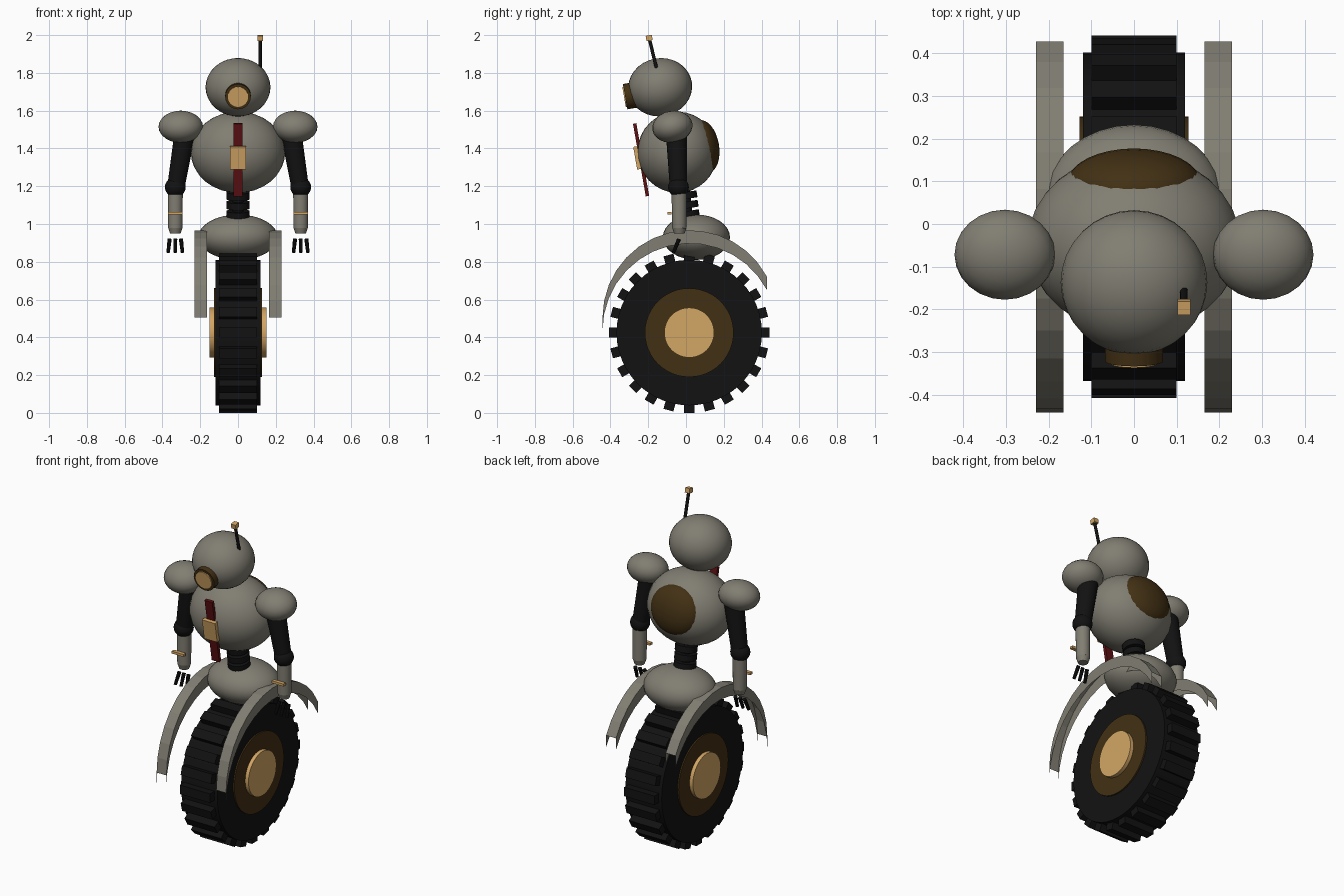
import bpy, bmesh, math
from mathutils import Vector, Matrix

if "Cube" in bpy.data.objects:
    bpy.data.objects.remove(bpy.data.objects["Cube"])


def colour(name, rgb):
    m = bpy.data.materials.new(name)
    m.diffuse_color = (*rgb, 1)
    m.use_nodes = True
    m.node_tree.nodes["Principled BSDF"].inputs["Base Color"].default_value = m.diffuse_color
    return m


GREY = colour("warm grey", (0.22, 0.21, 0.17))
BLACK = colour("rubber black", (0.006, 0.006, 0.006))
BRONZE = colour("dark bronze", (0.055, 0.03, 0.007))
GOLD = colour("brass", (0.65, 0.38, 0.13))
RED = colour("deep red", (0.11, 0.005, 0.006))
TILT = math.radians(10)


def make(name, bm, mat, smooth=False, matrix=Matrix()):
    me = bpy.data.meshes.new(name)
    bm.to_mesh(me)
    bm.free()
    me.materials.append(mat)
    ob = bpy.data.objects.new(name, me)
    bpy.context.collection.objects.link(ob)
    ob.matrix_world = matrix
    if smooth:
        bpy.ops.object.select_all(action='DESELECT')
        ob.select_set(True)
        bpy.context.view_layer.objects.active = ob
        bpy.ops.object.shade_smooth_by_angle(angle=math.radians(35))
    return ob


def ball(name, loc, radii, mat, tilt=0.0, seg=32):
    bm = bmesh.new()
    bmesh.ops.create_uvsphere(bm, u_segments=seg, v_segments=seg // 2, radius=1)
    bmesh.ops.scale(bm, vec=radii, verts=bm.verts)
    return make(name, bm, mat, True, Matrix.Translation(loc) @ Matrix.Rotation(tilt, 4, 'X'))


def tube(name, a, b, r1, r2, mat, seg=24):
    # round bar from a to b, radius r1 at a and r2 at b
    a, b = Vector(a), Vector(b)
    d = b - a
    bm = bmesh.new()
    bmesh.ops.create_cone(bm, cap_ends=True, segments=seg, radius1=r1, radius2=r2, depth=d.length)
    rot = d.to_track_quat('Z', 'Y').to_matrix().to_4x4()
    return make(name, bm, mat, True, Matrix.Translation((a + b) / 2) @ rot)


def box(name, loc, size, mat, tilt=0.0):
    bm = bmesh.new()
    bmesh.ops.create_cube(bm, size=1)
    bmesh.ops.scale(bm, vec=size, verts=bm.verts)
    return make(name, bm, mat, False, Matrix.Translation(loc) @ Matrix.Rotation(tilt, 4, 'X'))


# Wheel: tyre, hub discs and 24 tread blocks
WY, WZ = 0.017, 0.425


def wheel_disc(name, half, r, mat, seg=48):
    tube(name, (-half, WY, WZ), (half, WY, WZ), r, r, mat, seg)


wheel_disc("tyre", 0.12, 0.385, BLACK)
wheel_disc("rim", 0.128, 0.235, BRONZE)
wheel_disc("hub_cap", 0.15, 0.132, GOLD)
bm = bmesh.new()
for i in range(24):
    m = Matrix.Rotation(i * math.tau / 24, 4, 'X') @ Matrix.Translation((0, 0, 0.395))
    bmesh.ops.create_cube(bm, size=1, matrix=m @ Matrix.Diagonal((0.2, 0.054, 0.06, 1)))
make("tyre_treads", bm, BLACK, False, Matrix.Translation((0, WY, WZ)))


# Fenders: open channels, arched top strip with two side skirts hanging down
def fender(name, x0, x1):
    bm = bmesh.new()
    rows = []
    for i in range(15):
        a = math.radians(180 - 152 * i / 14)
        y, z = 0.02 + 0.462 * math.cos(a), 0.505 + 0.462 * math.sin(a)
        rows.append([bm.verts.new(p) for p in
                     ((x0, y, z - 0.07), (x0, y, z), (x1, y, z), (x1, y, z - 0.07))])
    for p, q in zip(rows, rows[1:]):
        for k in range(3):
            bm.faces.new((p[k], p[k + 1], q[k + 1], q[k]))
    make(name, bm, GREY)


fender("fender_right", 0.165, 0.23)
fender("fender_left", -0.23, -0.165)

# Body
ball("pelvis", (0, 0.055, 0.93), (0.21, 0.178, 0.12), GREY)
ball("torso", (0, -0.045, 1.38), (0.25, 0.212, 0.215), GREY, TILT)
ball("back_hatch", (0, 0.095, 1.41), (0.157, 0.08, 0.142), BRONZE, TILT)
tube("waist_core", (0, 0.01, 1.0), (0, -0.01, 1.2), 0.03, 0.03, BLACK)
for i, z in enumerate((1.05, 1.1, 1.15)):
    y = 0.012 - 0.12 * (z - 1.05)
    tube(f"waist_ring_{i}", (0, y, z - 0.018), (0, y - 0.006, z + 0.018), 0.062, 0.062, BLACK)

# Chest strip and buckle
box("chest_strip", (0, -0.238, 1.34), (0.05, 0.018, 0.39), RED, TILT)
box("chest_buckle", (0, -0.258, 1.35), (0.086, 0.022, 0.122), GOLD, TILT)

# Head with one lens eye and an antenna
ball("head", (0, -0.137, 1.724), (0.172, 0.17, 0.154), GREY, TILT)
eye = Vector((0, -0.322, 1.674))
ahead = Vector((0, -math.cos(TILT), -math.sin(TILT)))
tube("eye_socket", eye - ahead * 0.09, eye, 0.068, 0.068, BRONZE)
tube("eye_lens", eye - ahead * 0.02, eye + ahead * 0.006, 0.054, 0.054, GOLD)
tube("antenna_rod", (0.117, -0.155, 1.82), (0.117, -0.194, 1.98), 0.009, 0.009, BLACK, 12)
box("antenna_tip", (0.117, -0.195, 1.985), (0.03, 0.033, 0.028), GOLD, TILT)

# Arms
for side, s in (("right", 1), ("left", -1)):
    ball(f"shoulder_{side}", (s * 0.303, -0.072, 1.515), (0.118, 0.107, 0.084), GREY, TILT, 24)
    tube(f"upper_arm_{side}", (s * 0.278, -0.052, 1.5), (s * 0.328, -0.04, 1.2),
         0.056, 0.046, BLACK)
    ball(f"elbow_{side}", (s * 0.332, -0.04, 1.195), (0.055, 0.055, 0.053), BLACK, 0, 24)
    tube(f"forearm_{side}", (s * 0.332, -0.037, 1.19), (s * 0.332, -0.035, 0.98),
         0.04, 0.038, GREY)
    tube(f"wrist_{side}", (s * 0.332, -0.035, 0.98), (s * 0.332, -0.035, 0.95),
         0.038, 0.028, GREY)
    box(f"wrist_gauge_{side}", (s * 0.332, -0.088, 1.057), (0.078, 0.022, 0.014), GOLD)
    for k in (-1, 0, 1):
        tube(f"finger_{side}_{k + 1}", (s * 0.332 + k * 0.03, -0.037, 0.92),
             (s * 0.332 + k * 0.038, -0.066, 0.85), 0.011, 0.009, BLACK, 10)
